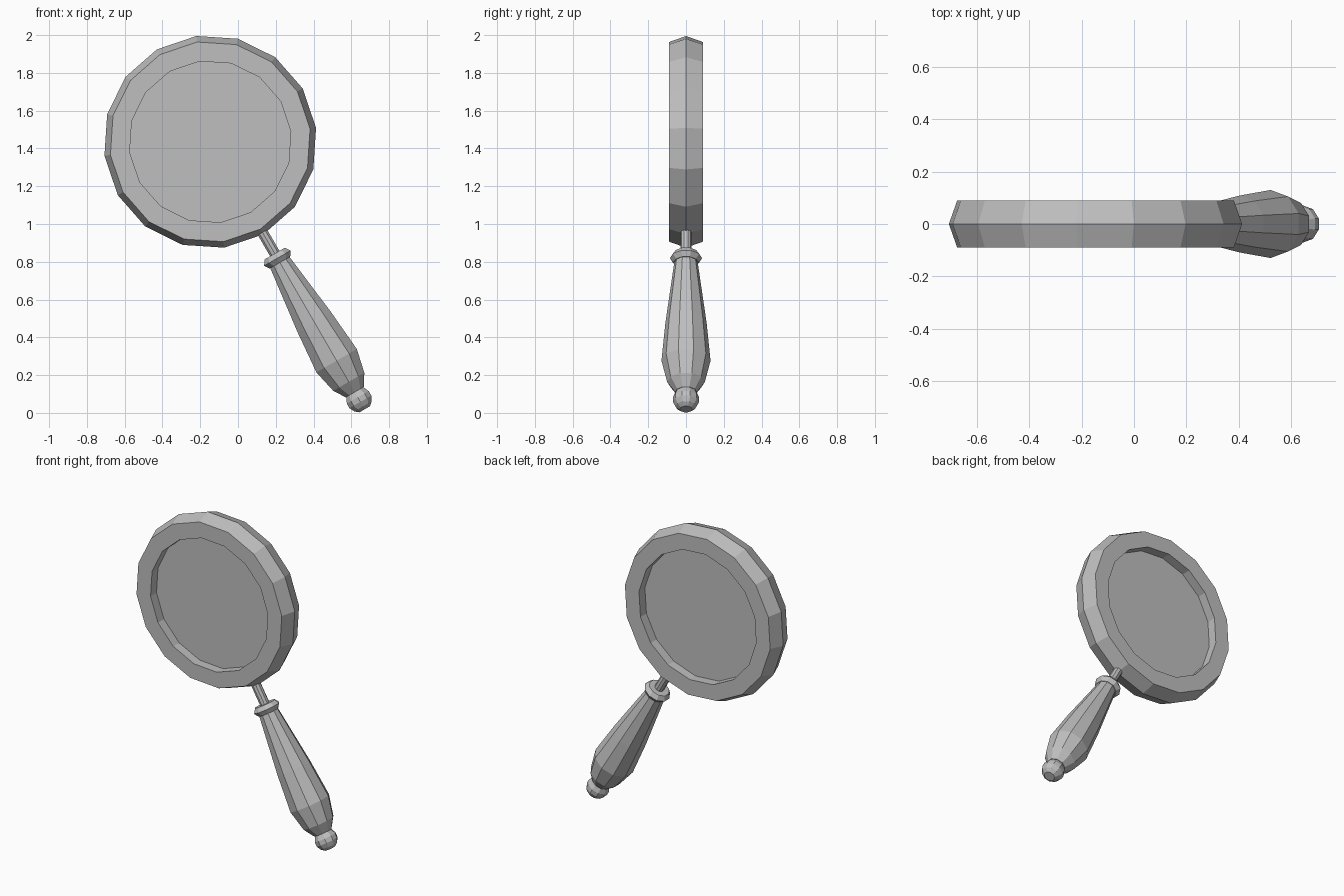
import bpy, bmesh, math
from mathutils import Matrix

cube = bpy.data.objects.get("Cube")
if cube:
    bpy.data.objects.remove(cube, do_unlink=True)

grey = bpy.data.materials.new("plain_grey")
grey.use_nodes = True
colour = (0.52, 0.52, 0.52, 1)
grey.diffuse_color = colour
grey.node_tree.nodes["Principled BSDF"].inputs["Base Color"].default_value = colour

# Lens centre is the origin of the parts; the whole tool leans 30 degrees
LEAN = Matrix.Translation((-0.147, 0, 1.435)) @ Matrix.Rotation(math.radians(-30), 4, "Y")
# Turns the lathe axis (+z) to face the back (+y), or down along the handle
FACING = Matrix.Rotation(math.radians(-90), 4, "X")
DOWN = Matrix.Rotation(math.radians(180), 4, "X")


def lathe(name, profile, sides, axis, closed=False):
    """Spin (radius, distance) points; loop the profile or cap its ends."""
    bm = bmesh.new()
    rings = []
    for r, d in profile:
        # first corner lies on local y, so it points down or to the front and back
        angles = [math.tau * i / sides for i in range(sides)]
        rings.append([bm.verts.new((r * math.sin(a), r * math.cos(a), d)) for a in angles])
    pairs = list(zip(rings, rings[1:]))
    if closed:
        pairs.append((rings[-1], rings[0]))
    else:
        bm.faces.new(rings[0])
        bm.faces.new(rings[-1])
    for a, b in pairs:
        for i in range(sides):
            j = (i + 1) % sides
            bm.faces.new((a[i], a[j], b[j], b[i]))
    bmesh.ops.recalc_face_normals(bm, faces=bm.faces)
    bm.transform(LEAN @ axis)
    mesh = bpy.data.meshes.new(name)
    bm.to_mesh(mesh)
    bm.free()
    mesh.materials.append(grey)
    obj = bpy.data.objects.new(name, mesh)
    bpy.context.collection.objects.link(obj)
    return obj


# Round frame with a ridged outer edge, and the recessed lens
lathe("lens_frame", [(0.43, -0.09), (0.533, -0.09), (0.565, 0), (0.533, 0.09), (0.43, 0.09)],
      16, FACING, closed=True)
lathe("lens", [(0.432, -0.028), (0.432, 0.028)], 16, FACING)

# Handle parts, measured outward from the lens centre
lathe("shaft", [(0.03, 0.5), (0.03, 0.72)], 10, DOWN)
lathe("collar", [(0.066, 0.683), (0.085, 0.711), (0.066, 0.738)], 10, DOWN)
lathe("grip", [(0.06, 0.72), (0.109, 1.105), (0.13, 1.338), (0.1, 1.467), (0.058, 1.53)],
      10, DOWN)
lathe("end_knob", [(0.048, 1.515), (0.07, 1.562), (0.07, 1.59), (0.056, 1.617), (0.034, 1.635)],
      10, DOWN)
